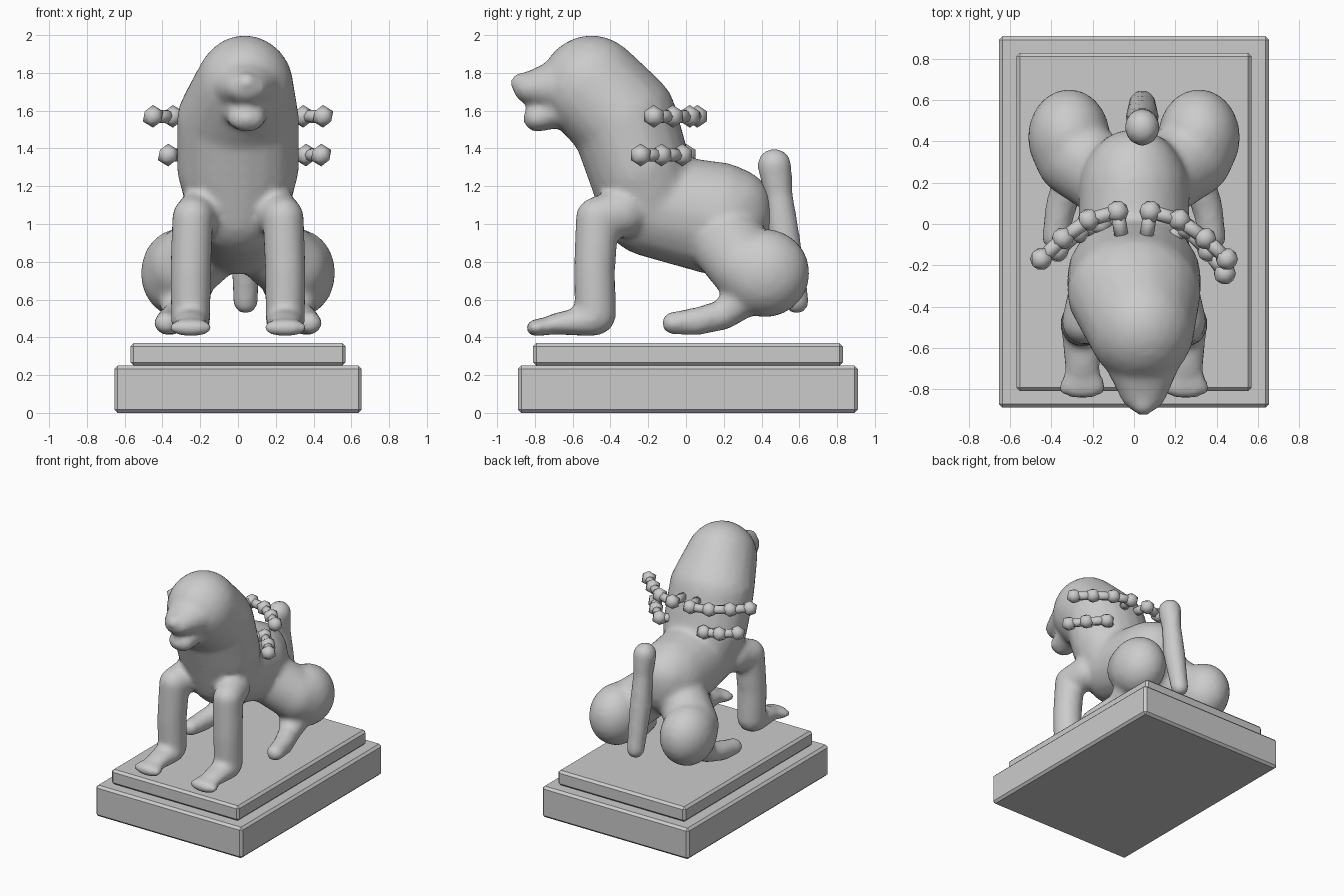
import bpy, bmesh
from mathutils import Vector, Matrix

cube = bpy.data.objects.get("Cube")
if cube:
    bpy.data.objects.remove(cube, do_unlink=True)

stone = bpy.data.materials.new("grey stone")
stone.use_nodes = True
stone.diffuse_color = (0.6, 0.6, 0.6, 1)
stone.node_tree.nodes["Principled BSDF"].inputs["Base Color"].default_value = stone.diffuse_color

# Unit ball directions used for every rounded form
ball = bmesh.new()
bmesh.ops.create_icosphere(ball, subdivisions=3, radius=1)
DIRS = [v.co.copy() for v in ball.verts]
ball.free()


def limb(bm, stations):
    """Hull of each pair of ellipsoids (x, y, z, x radius, yz radius)."""
    for a, b in zip(stations, stations[1:]):
        verts = [bm.verts.new((s[0] + d.x * s[3], s[1] + d.y * s[4], s[2] + d.z * s[4]))
                 for s in (a, b) for d in DIRS]
        hull = bmesh.ops.convex_hull(bm, input=verts)
        junk = set(hull["geom_interior"]) | set(hull["geom_unused"])
        bmesh.ops.delete(bm, geom=[g for g in junk if isinstance(g, bmesh.types.BMVert)],
                         context="VERTS")


def mirrored(stations):
    return [(-s[0],) + s[1:] for s in stations]


def finish(name, bm, smooth=True):
    bmesh.ops.recalc_face_normals(bm, faces=bm.faces)
    mesh = bpy.data.meshes.new(name)
    bm.to_mesh(mesh)
    bm.free()
    mesh.materials.append(stone)
    obj = bpy.data.objects.new(name, mesh)
    bpy.context.collection.objects.link(obj)
    if smooth:
        for p in mesh.polygons:
            p.use_smooth = True
    return obj


def blend(obj, voxel, steps):
    """Fuse overlapping forms into one soft skin."""
    mod = obj.modifiers.new("fuse", "REMESH")
    mod.mode = "VOXEL"
    mod.voxel_size = voxel
    mod.use_smooth_shade = True
    mod = obj.modifiers.new("soften", "SMOOTH")
    mod.factor = 0.5
    mod.iterations = steps


# Stepped plinth
def slab(name, half_x, half_y, z0, z1):
    bm = bmesh.new()
    bmesh.ops.create_cube(bm, size=1, matrix=Matrix.Translation((0, 0.01, (z0 + z1) / 2))
                          @ Matrix.Diagonal((half_x * 2, half_y * 2, z1 - z0, 1)))
    bmesh.ops.bevel(bm, geom=bm.edges[:], offset=0.018, segments=1, affect="EDGES")
    finish(name, bm, smooth=False)


slab("plinth_lower", 0.655, 0.9, 0, 0.25)
slab("plinth_upper", 0.57, 0.82, 0.25, 0.37)

# Body: head, neck, chest, rump
body = bmesh.new()
limb(body, [(0.035, -0.5, 1.725, 0.26, 0.275), (0, -0.33, 1.55, 0.325, 0.285),
            (0, -0.25, 1.3, 0.325, 0.275), (0, -0.18, 1.1, 0.27, 0.275),
            (0, 0.16, 1.03, 0.27, 0.3), (0, 0.24, 1.08, 0.23, 0.22)])
# Snout, nose and lower jaw
limb(body, [(0.04, -0.6, 1.73, 0.21, 0.17), (0.045, -0.83, 1.72, 0.11, 0.085)])
limb(body, [(0.045, -0.8, 1.74, 0.06, 0.06), (0.045, -0.87, 1.745, 0.06, 0.06)])
limb(body, [(0.045, -0.6, 1.62, 0.14, 0.1), (0.045, -0.79, 1.56, 0.1, 0.072)])

front_leg = [(0.2, -0.34, 1.06, 0.12, 0.13), (0.24, -0.47, 1.03, 0.11, 0.115),
             (0.25, -0.485, 0.75, 0.108, 0.11), (0.25, -0.48, 0.52, 0.105, 0.11),
             (0.25, -0.5, 0.49, 0.105, 0.085), (0.25, -0.7, 0.47, 0.085, 0.055)]
front_toes = [(0.25, -0.7, 0.465, 0.08, 0.05), (0.25, -0.8, 0.45, 0.12, 0.045)]
thigh = [(0.1, 0.2, 0.93, 0.17, 0.2), (0.29, 0.33, 0.77, 0.19, 0.2),
         (0.315, 0.42, 0.74, 0.2, 0.235)]
hind_foot = [(0.3, 0.3, 0.6, 0.12, 0.1), (0.32, 0.2, 0.52, 0.08, 0.08),
             (0.36, 0.06, 0.485, 0.075, 0.075), (0.38, -0.07, 0.475, 0.065, 0.06)]
for part in (front_leg, front_toes, thigh, hind_foot):
    limb(body, part)
    limb(body, mirrored(part))
blend(finish("lion_body", body), 0.022, 5)

# Upright tail with a knob
tail = bmesh.new()
limb(tail, [(0.04, 0.585, 0.59, 0.065, 0.065), (0.04, 0.52, 0.92, 0.08, 0.085),
            (0.04, 0.49, 1.16, 0.07, 0.075), (0.04, 0.468, 1.31, 0.085, 0.09)])
blend(finish("tail", tail), 0.02, 3)


# Beaded mane strands
def strand(name, points, z):
    bm = bmesh.new()
    path = [Vector((x, y, z)) for x, y in points]
    for p in path[1:]:
        bmesh.ops.create_icosphere(bm, subdivisions=1, radius=0.06,
                                   matrix=Matrix.Translation(p))
    for a, b in zip(path, path[1:]):
        step = b - a
        turn = step.to_track_quat("Z", "Y").to_matrix().to_4x4()
        bmesh.ops.create_cone(bm, segments=8, radius1=0.034, radius2=0.034,
                              depth=step.length, cap_ends=True,
                              matrix=Matrix.Translation((a + b) / 2) @ turn)
    finish(name, bm)


upper = [(0.06, -0.06), (0.08, 0.06), (0.22, 0.02), (0.345, -0.07), (0.45, -0.17)]
lower = [(0.16, -0.08), (0.25, -0.02), (0.36, -0.13), (0.44, -0.24)]
lower_right = [(-0.1, -0.08), (-0.16, 0), (-0.27, -0.04), (-0.37, -0.13)]
strand("mane_upper_left", upper, 1.57)
strand("mane_upper_right", [(-x, y) for x, y in upper], 1.57)
strand("mane_lower_left", lower, 1.365)
strand("mane_lower_right", lower_right, 1.365)
